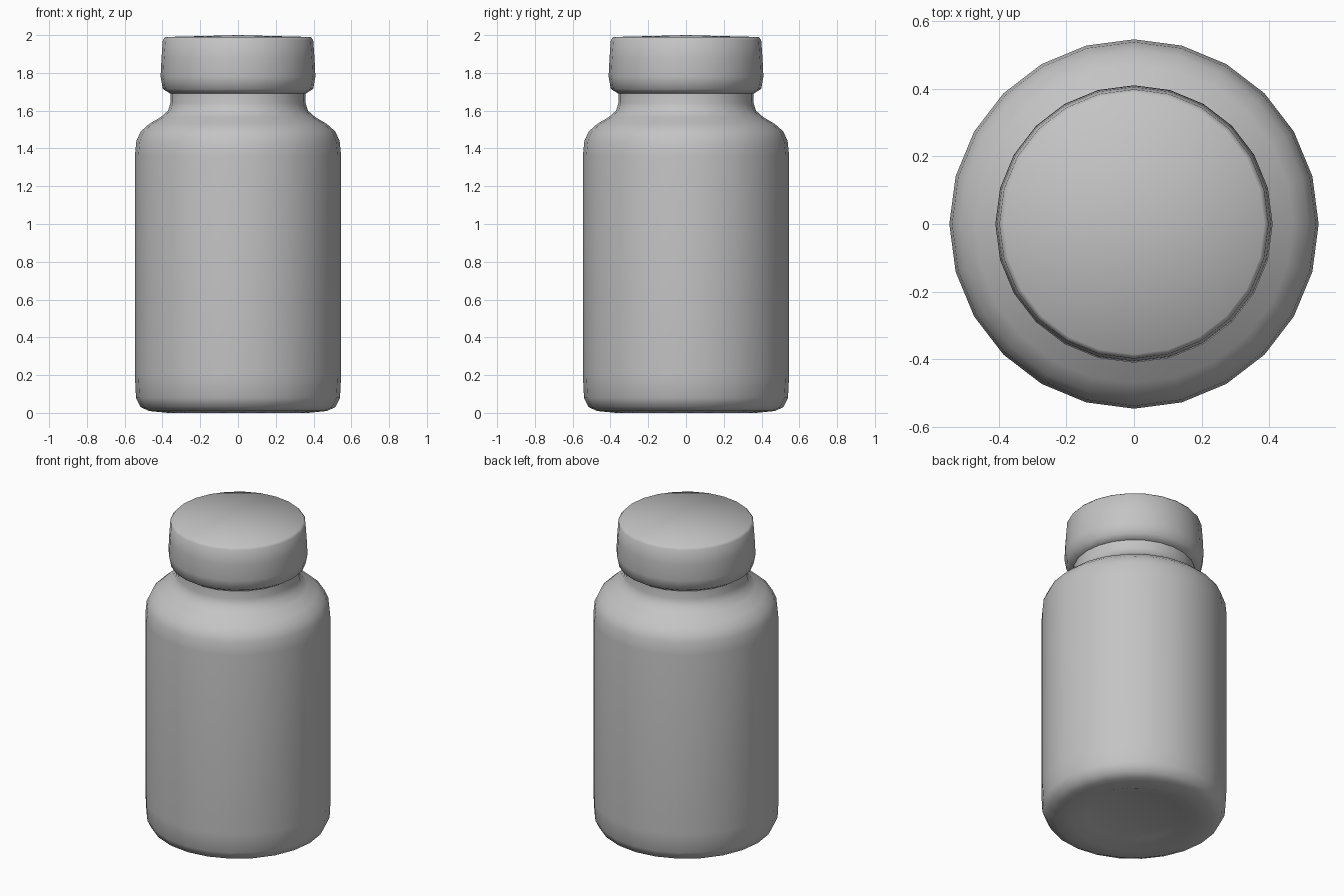
import bpy, bmesh, math

if "Cube" in bpy.data.objects:
    bpy.data.objects.remove(bpy.data.objects["Cube"])

SIDES = 24

grey = bpy.data.materials.new("plain grey")
grey.diffuse_color = (0.55, 0.55, 0.55, 1)
grey.use_nodes = True
grey.node_tree.nodes["Principled BSDF"].inputs["Base Color"].default_value = grey.diffuse_color


def lathe(name, profile, angle):
    """Revolve (radius, height) points around z; zero radius closes the end."""
    bm = bmesh.new()
    rings = []
    for r, z in profile:
        if r == 0:
            rings.append([bm.verts.new((0, 0, z))] * SIDES)
        else:
            rings.append([bm.verts.new((r * math.cos(2 * math.pi * i / SIDES),
                                        r * math.sin(2 * math.pi * i / SIDES), z))
                          for i in range(SIDES)])
    for a, b in zip(rings, rings[1:]):
        for i in range(SIDES):
            j = (i + 1) % SIDES
            bm.faces.new(list(dict.fromkeys((a[i], a[j], b[j], b[i]))))
    bmesh.ops.recalc_face_normals(bm, faces=bm.faces)
    mesh = bpy.data.meshes.new(name)
    bm.to_mesh(mesh)
    bm.free()
    mesh.materials.append(grey)
    obj = bpy.data.objects.new(name, mesh)
    bpy.context.collection.objects.link(obj)
    bpy.ops.object.select_all(action='DESELECT')
    obj.select_set(True)
    bpy.context.view_layer.objects.active = obj
    bpy.ops.object.shade_smooth_by_angle(angle=math.radians(angle))
    return obj


# Jar body: shallow base recess, straight wall, rounded shoulder, neck
lathe("jar_body", [
    (0, 0.035), (0.28, 0.03), (0.37, 0.0), (0.47, 0.01), (0.515, 0.03),
    (0.54, 0.08), (0.546, 0.2), (0.546, 1.36), (0.538, 1.44), (0.515, 1.49),
    (0.47, 1.53), (0.41, 1.565), (0.37, 1.6), (0.358, 1.64), (0.358, 1.72),
    (0, 1.72)], 50)

# Cap: flared lower rim, slightly tapered wall, flat top
lathe("cap", [
    (0, 1.69), (0.358, 1.69), (0.398, 1.715), (0.41, 1.78), (0.405, 1.88),
    (0.398, 1.975), (0.385, 1.99), (0, 2.0)], 50)
